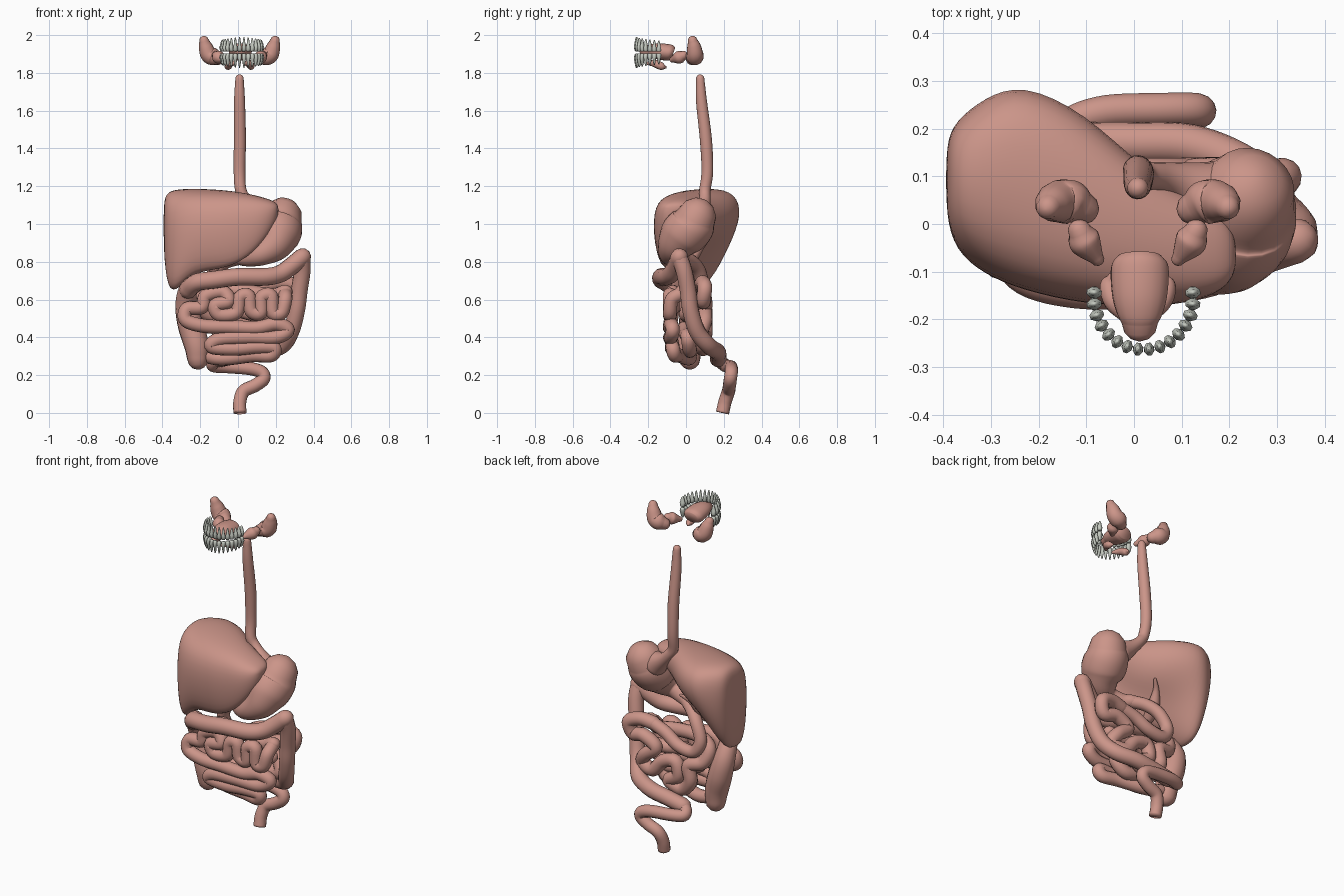
import bpy, bmesh, math
from mathutils import Vector

def material(name, col):
    m = bpy.data.materials.new(name)
    m.diffuse_color = (*col, 1)
    return m

FLESH = material("flesh", (0.60, 0.30, 0.25))
ENAMEL = material("enamel", (0.56, 0.59, 0.53))

def finish(bm, name, mat, smooth=True):
    bmesh.ops.recalc_face_normals(bm, faces=bm.faces)
    me = bpy.data.meshes.new(name)
    bm.to_mesh(me)
    bm.free()
    for p in me.polygons:
        p.use_smooth = smooth
    me.materials.append(mat)
    ob = bpy.data.objects.new(name, me)
    bpy.context.collection.objects.link(ob)
    return ob

def skin(bm, rings):
    """Bridge vertex rings and cap both ends."""
    vs = [[bm.verts.new(p) for p in r] for r in rings]
    n = len(vs[0])
    for a, b in zip(vs, vs[1:]):
        for i in range(n):
            bm.faces.new((a[i], a[(i + 1) % n], b[(i + 1) % n], b[i]))
    bm.faces.new(vs[0][::-1])
    bm.faces.new(vs[-1])

def tube(name, pts, r=None, round_ends=(True, True), sides=14, steps=6, mat=FLESH):
    """Smooth tube through (x, y, z[, radius]) points."""
    P = [Vector((*p[:3], p[3] if len(p) > 3 else r)) for p in pts]
    P = [2 * P[0] - P[1]] + P + [2 * P[-1] - P[-2]]
    S = []
    for i in range(1, len(P) - 2):
        a, b, c, d = P[i - 1:i + 3]
        for k in range(steps):
            t = k / steps
            S.append(0.5 * (2 * b + (c - a) * t + (2 * a - 5 * b + 4 * c - d) * t * t
                            + (3 * b - a - 3 * c + d) * t ** 3))
    S.append(P[-2])
    C = [(s.to_3d(), max(s[3], 0.004)) for s in S]
    T = [(C[min(i + 1, len(C) - 1)][0] - C[max(i - 1, 0)][0]).normalized() for i in range(len(C))]
    # dome extra rings onto rounded ends
    seq = [(c, rad, t) for (c, rad), t in zip(C, T)]
    dome = [math.radians(a) for a in (30, 58, 82)]
    if round_ends[0]:
        c, rad, t = seq[0]
        seq = [(c - t * rad * math.sin(a), rad * math.cos(a), t) for a in dome[::-1]] + seq
    if round_ends[1]:
        c, rad, t = seq[-1]
        seq += [(c + t * rad * math.sin(a), rad * math.cos(a), t) for a in dome]
    n = seq[0][2].orthogonal().normalized()
    rings = []
    for c, rad, t in seq:
        n = (n - t * n.dot(t)).normalized()
        m = t.cross(n)
        rings.append([c + rad * (n * math.cos(q) + m * math.sin(q))
                      for q in (2 * math.pi * i / sides for i in range(sides))])
    bm = bmesh.new()
    skin(bm, rings)
    return finish(bm, name, mat)

# oesophagus, flaring into the stomach
tube("oesophagus", [(0.008, 0.075, 1.77, 0.022), (0.008, 0.082, 1.65, 0.029), (0.01, 0.105, 1.45, 0.032),
                    (0.008, 0.113, 1.28, 0.031), (0.015, 0.1, 1.18, 0.03), (0.045, 0.1, 1.13, 0.03),
                    (0.09, 0.09, 1.085, 0.04), (0.15, 0.065, 1.04, 0.07)], sides=18)

# stomach running into the duodenum
tube("stomach", [(0.235, 0.055, 1.035, 0.105), (0.222, 0.03, 0.99, 0.122), (0.205, -0.02, 0.94, 0.122),
                 (0.18, -0.06, 0.885, 0.094), (0.12, -0.08, 0.84, 0.062), (0.05, -0.05, 0.82, 0.045),
                 (0.0, -0.01, 0.82, 0.035)], sides=24)
tube("duodenum", [(0.01, -0.02, 0.82), (-0.06, 0.03, 0.8), (-0.12, 0.07, 0.75), (-0.16, 0.09, 0.66),
                  (-0.12, 0.1, 0.59), (-0.02, 0.1, 0.6), (0.07, 0.09, 0.65), (0.16, 0.08, 0.68)], 0.036)

# liver: wedge sections across x, hollow underneath the left lobe
LIVER = [(-0.395, 0.02, 0.17, 1.12, 0.88), (-0.375, -0.06, 0.22, 1.18, 0.64), (-0.315, -0.11, 0.27, 1.193, 0.65),
         (-0.235, -0.145, 0.305, 1.195, 0.74), (-0.1, -0.175, 0.24, 1.19, 0.75), (0.02, -0.175, 0.12, 1.175, 0.79),
         (0.12, -0.17, 0.06, 1.15, 0.885), (0.19, -0.14, 0.02, 1.125, 0.99), (0.215, -0.1, -0.03, 1.1, 1.05)]
RIGHT = [(0.1, 1.0), (0.0, 0.6), (0.02, 0.2), (0.25, 0.03), (0.75, 0.0), (0.98, 0.1),
         (1.0, 0.38), (0.86, 0.68), (0.6, 0.97), (0.35, 1.0)]
LEFT = [(0.1, 1.0), (0.0, 0.6), (0.02, 0.2), (0.25, 0.03), (0.75, 0.0), (0.98, 0.12),
        (1.0, 0.38), (0.75, 0.62), (0.42, 0.74), (0.25, 0.98)]
rings = []
for i, (x, f, b, t, u) in enumerate(LIVER):
    k = (1, 1, 1, 0.6, 0.1, 0, 0, 0, 0)[i]
    rings.append([(x, f + (p[0] * k + q[0] * (1 - k)) * (b - f), t - (p[1] * k + q[1] * (1 - k)) * (t - u))
                  for p, q in zip(RIGHT, LEFT)])
bm = bmesh.new()
skin(bm, rings)
liver = finish(bm, "liver", FLESH)
sub = liver.modifiers.new("smooth", 'SUBSURF')
sub.levels = sub.render_levels = 2

# gallbladder
tube("gallbladder", [(-0.13, -0.03, 0.77, 0.03), (-0.12, 0.02, 0.81, 0.036), (-0.09, 0.08, 0.88, 0.018),
                     (-0.05, 0.12, 0.92, 0.008)])

# large intestine
tube("ascending_colon", [(-0.213, 0.02, 0.285, 0.056), (-0.22, 0.02, 0.36, 0.066), (-0.25, 0.03, 0.46, 0.068),
                         (-0.272, 0.02, 0.56, 0.06), (-0.265, -0.03, 0.65, 0.05), (-0.22, -0.09, 0.69, 0.048)])
tube("transverse_colon", [(-0.265, -0.05, 0.65), (-0.22, -0.105, 0.69), (-0.12, -0.13, 0.705), (0.0, -0.13, 0.72),
                          (0.14, -0.11, 0.72), (0.22, -0.08, 0.735), (0.28, -0.055, 0.775), (0.34, -0.035, 0.825)], 0.047)
tube("descending_colon", [(0.34, -0.035, 0.825), (0.34, -0.01, 0.75), (0.325, 0.01, 0.65), (0.31, 0.025, 0.54),
                          (0.28, 0.06, 0.43), (0.23, 0.12, 0.355), (0.12, 0.165, 0.325), (0.0, 0.17, 0.305),
                          (-0.1, 0.17, 0.285)], 0.044)
tube("sigmoid_colon_and_rectum", [(-0.06, 0.17, 0.295), (-0.12, 0.18, 0.275), (-0.13, 0.21, 0.25),
                                  (-0.06, 0.235, 0.245), (0.06, 0.24, 0.235), (0.125, 0.24, 0.215),
                                  (0.135, 0.235, 0.18), (0.09, 0.23, 0.145), (0.03, 0.225, 0.115),
                                  (0.01, 0.207, 0.06), (0.01, 0.193, 0.0)], 0.035, (True, False))

# small intestine: back coils, then front coils ending at the caecum
back = [(0.16, 0.08, 0.68), (0.24, 0.09, 0.69), (0.31, 0.1, 0.66), (0.29, 0.09, 0.59), (0.21, 0.1, 0.6),
        (0.13, 0.1, 0.55), (0.2, 0.1, 0.49), (0.23, 0.08, 0.43), (0.15, 0.1, 0.41), (0.08, 0.1, 0.48),
        (0.0, 0.1, 0.5), (-0.02, 0.1, 0.42), (0.05, 0.09, 0.37), (-0.04, 0.09, 0.34), (-0.1, 0.1, 0.41),
        (-0.09, 0.1, 0.5), (-0.17, 0.08, 0.53), (-0.19, 0.05, 0.61), (-0.1, 0.02, 0.65), (0.05, 0.0, 0.64),
        (0.18, 0.0, 0.62), (0.25, -0.02, 0.64)]
tube("small_intestine_back", back, 0.039)
front = [(0.25, -0.03, 0.63), (0.25, -0.075, 0.6), (0.23, -0.085, 0.53), (0.185, -0.085, 0.53), (0.175, -0.085, 0.62),
         (0.125, -0.085, 0.61), (0.12, -0.085, 0.53), (0.07, -0.085, 0.54), (0.055, -0.085, 0.62), (0.01, -0.085, 0.61),
         (-0.01, -0.085, 0.53), (-0.1, -0.085, 0.52), (-0.12, -0.085, 0.57), (-0.05, -0.085, 0.59), (-0.08, -0.07, 0.64),
         (-0.17, -0.07, 0.62), (-0.19, -0.07, 0.56), (-0.27, -0.07, 0.55), (-0.275, -0.08, 0.49), (-0.18, -0.085, 0.46),
         (-0.05, -0.085, 0.455), (0.1, -0.085, 0.45), (0.2, -0.08, 0.47), (0.265, -0.07, 0.44), (0.2, -0.08, 0.4),
         (0.05, -0.085, 0.4), (-0.1, -0.08, 0.39), (-0.14, -0.07, 0.35), (-0.02, -0.075, 0.34), (0.1, -0.075, 0.35),
         (0.19, -0.07, 0.345), (0.175, -0.06, 0.305), (0.08, -0.04, 0.305), (-0.04, 0.0, 0.29), (-0.12, 0.02, 0.29), (-0.2, 0.02, 0.31)]
tube("small_intestine_front", front, 0.037)
tube("small_intestine_middle", [(0.2, 0.03, 0.53), (0.1, 0.0, 0.52), (-0.02, 0.01, 0.54), (-0.1, 0.0, 0.47),
                                (0.02, 0.0, 0.42), (0.14, 0.01, 0.4), (0.08, 0.02, 0.33), (-0.05, 0.02, 0.36)], 0.038)

# tongue: flattened body with a blunt root
tongue = tube("tongue", [(0.012, -0.208, 1.922, 0.038), (0.012, -0.185, 1.926, 0.049), (0.012, -0.155, 1.925, 0.057),
                         (0.012, -0.115, 1.918, 0.061), (0.012, -0.085, 1.912, 0.059), (0.012, -0.067, 1.908, 0.045)],
              round_ends=(True, False), sides=18)
for v in tongue.data.vertices:
    v.co.z = 1.905 + (v.co.z - 1.91) * 0.72

# salivary glands, mirrored about the mouth's centre
CX = 0.008
for s, side in ((-1, "left"), (1, "right")):
    def gland(name, pts):
        tube(f"{name}_{side}", [(CX + s * x, y, z, r) for x, y, z, r in pts], sides=12)
    gland("parotid_gland", [(0.188, 0.035, 1.97, 0.026), (0.18, 0.042, 1.94, 0.037), (0.165, 0.047, 1.9, 0.045),
                            (0.14, 0.045, 1.885, 0.047), (0.115, 0.033, 1.875, 0.034)])
    gland("submandibular_gland", [(0.122, -0.015, 1.892, 0.025), (0.11, -0.038, 1.882, 0.034), (0.085, -0.073, 1.87, 0.015)])
    gland("sublingual_gland", [(0.025, -0.2, 1.85, 0.009), (0.05, -0.165, 1.85, 0.02), (0.06, -0.13, 1.835, 0.02),
                               (0.055, -0.11, 1.83, 0.008)])

# teeth: crown flaring from the gum, narrowing to a root; two arches of 16
for arch, edge, up in (("upper", 1.913, 1), ("lower", 1.903, -1)):
    for i in range(16):
        a = math.radians(-6 + 192 * i / 15)
        back_k = abs(i - 7.5) / 7.5
        size = 0.011 + 0.002 * back_k
        c = Vector((0.02 + 0.104 * math.cos(a), -0.155 - 0.108 * math.sin(a), edge))
        tang = Vector((-0.104 * math.sin(a), -0.108 * math.cos(a), 0)).normalized()
        out = Vector((tang.y, -tang.x, 0))
        length = 0.078 - 0.02 * back_k
        thin = 0.4 + 0.6 * back_k
        prof = [(0, 0.85, thin), (0.12, 1.05, 1.0), (0.35, 0.95, 1.3), (0.48, 0.7, 1.1), (0.8, 0.5, 0.75), (1, 0.2, 0.25)]
        bm = bmesh.new()
        skin(bm, [[c + Vector((0, 0, up * h * length)) + size * (tang * w * math.cos(q) + out * d * math.sin(q))
                   for q in (math.pi * (k + 0.5) / 4 for k in range(8))] for h, w, d in prof])
        finish(bm, f"{arch}_tooth_{i + 1}", ENAMEL)
